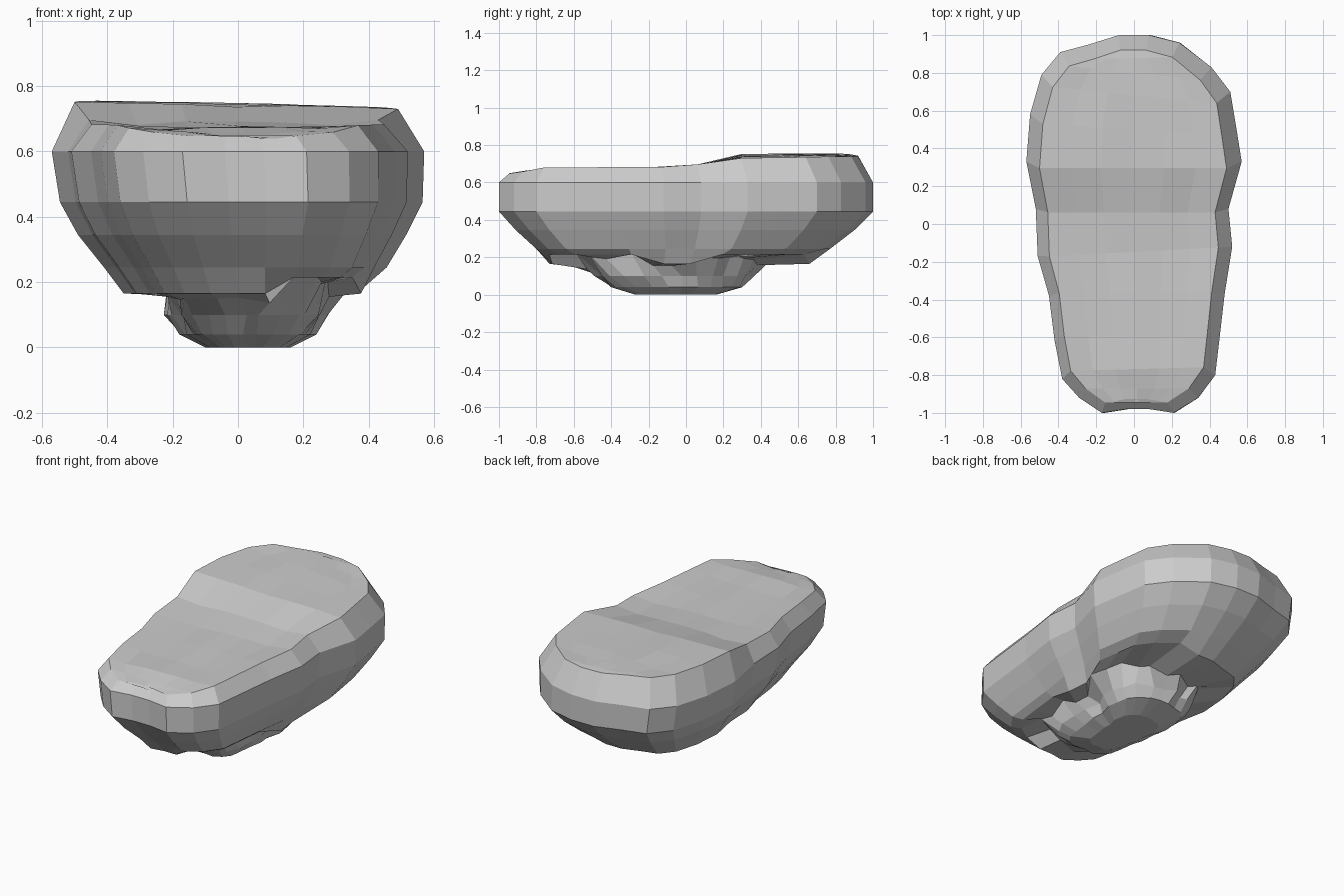
import bpy, bmesh, random
from mathutils import Vector

if "Cube" in bpy.data.objects:
    bpy.data.objects.remove(bpy.data.objects["Cube"])

random.seed(4)

# Widest outline of the boulder from above; point i faces point 1 - i across it
OUTLINE = [(0.08, 1), (-0.08, 1), (-0.24, 0.95), (-0.39, 0.91), (-0.49, 0.79),
           (-0.55, 0.58), (-0.57, 0.33), (-0.52, 0.08), (-0.51, -0.17),
           (-0.45, -0.38), (-0.42, -0.62), (-0.38, -0.82), (-0.29, -0.92),
           (-0.17, -1), (-0.04, -0.98), (0.08, -0.98), (0.21, -1),
           (0.34, -0.92), (0.43, -0.8), (0.45, -0.63), (0.48, -0.37),
           (0.52, -0.12), (0.5, 0.08), (0.57, 0.33), (0.54, 0.52),
           (0.51, 0.7), (0.41, 0.83), (0.24, 0.96)]
N = len(OUTLINE)

# Height of the top surface along y, stepping up towards the back
TOP = [(-1, 0.64), (-0.93, 0.65), (-0.78, 0.672), (-0.13, 0.675), (0.08, 0.69),
       (0.3, 0.742), (0.85, 0.747), (1, 0.735)]


def top_height(x, y):
    for (y0, z0), (y1, z1) in zip(TOP, TOP[1:]):
        if y <= y1:
            z = z0 + (z1 - z0) * (y - y0) / (y1 - y0)
            break
    if y > 0.2:
        z -= 0.022 * x
    return z


def fit(z, x0, x1, y0, y1):
    """Outline stretched into a bounding rectangle at height z."""
    return [Vector((x0 + (x + 0.57) / 1.14 * (x1 - x0),
                    y0 + (y + 1) / 2 * (y1 - y0), z)) for x, y in OUTLINE]


# Foot under the boulder, from its flat base outwards
base = fit(0.0, -0.10, 0.16, -0.27, 0.16)
foot = fit(0.04, -0.18, 0.24, -0.40, 0.30)
foot_mid = fit(0.10, -0.21, 0.28, -0.48, 0.34)
foot_top = fit(0.155, -0.24, 0.33, -0.57, 0.41)
under = fit(0.165, -0.35, 0.41, -0.73, 0.66)

# Chipped underside: recessed on the front right and back right
for i in range(N):
    foot_mid[i].x += random.uniform(-0.03, 0.02)
    foot_mid[i].y += random.uniform(-0.02, 0.03)
    foot_top[i].x += random.uniform(-0.03, 0.03)
    foot_top[i].y += random.uniform(-0.04, 0.04)
    x, y = OUTLINE[i]
    if x > 0.1 and abs(y) > 0.3:
        foot_top[i].z += random.uniform(0.03, 0.07)
        under[i].z += 0.05
    elif y < -0.3:
        foot_top[i].z -= random.uniform(0, 0.02)
    elif y > 0.3:
        foot_top[i].z += random.uniform(0, 0.04)

# Rim of the top surface
rim = fit(0, -0.50, 0.49, -0.945, 0.92)
for v in rim:
    v.z = top_height(v.x, v.y)
    if abs(v.x) > 0.35 and v.y < 0.1:
        v.z += 0.008

# Full stack of rings from base to rim
rings = [base, foot, foot_mid, foot_top, under,
         fit(0.245, -0.41, 0.455, -0.80, 0.77),
         fit(0.345, -0.49, 0.515, -0.91, 0.90),
         fit(0.445, -0.545, 0.565, -1, 1),
         fit(0.60, -0.57, 0.57, -1, 1), rim]

bm = bmesh.new()
loops = [[bm.verts.new(v) for v in ring] for ring in rings]
for lower, upper in zip(loops, loops[1:]):
    for i in range(N):
        j = (i + 1) % N
        bm.faces.new((lower[i], lower[j], upper[j], upper[i]))
bm.faces.new(loops[0][::-1])

# Gently uneven top, patched with rows running from side to side
COLS = 6
rows = []
for i in range(1, N // 2 + 1):
    left, right = loops[-1][i], loops[-1][(1 - i) % N]
    row = [left]
    if 1 < i < N // 2:
        for c in range(1, COLS):
            p = left.co.lerp(right.co, c / COLS)
            p.z = top_height(p.x, p.y) + random.uniform(-0.008, 0.004)
            row.append(bm.verts.new(p))
    row.append(right)
    rows.append(row)
for a, b in zip(rows, rows[1:]):
    if len(a) == len(b):
        for c in range(COLS):
            bm.faces.new((a[c], b[c], b[c + 1], a[c + 1]))
    else:
        bm.faces.new(a[::-1] + b)
bmesh.ops.recalc_face_normals(bm, faces=bm.faces)

mesh = bpy.data.meshes.new("boulder")
bm.to_mesh(mesh)
bm.free()
boulder = bpy.data.objects.new("boulder", mesh)
bpy.context.collection.objects.link(boulder)
